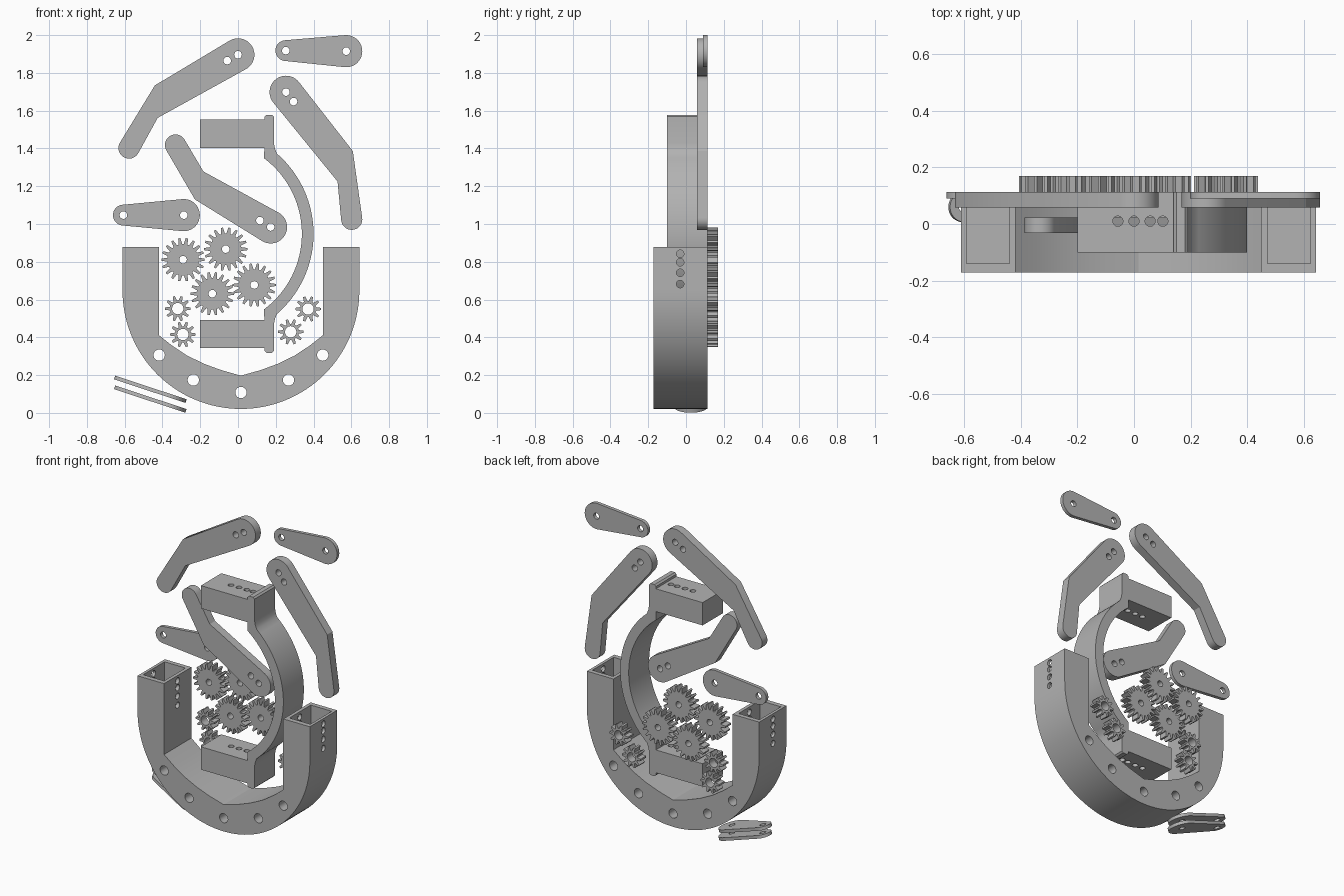
import bpy, bmesh
from math import pi, sin, cos, acos, radians, sqrt, atan2
from mathutils import Vector, Matrix

if "Cube" in bpy.data.objects:
    bpy.data.objects.remove(bpy.data.objects["Cube"], do_unlink=True)

GREY = (0.45, 0.45, 0.45, 1)
grey = bpy.data.materials.new("plastic_grey")
grey.use_nodes = True
grey.diffuse_color = GREY
grey.node_tree.nodes["Principled BSDF"].inputs["Base Color"].default_value = GREY


def arc(cx, cz, r, a0, a1, n):
    return [(cx + r * cos(a0 + (a1 - a0) * i / n), cz + r * sin(a0 + (a1 - a0) * i / n))
            for i in range(n + 1)]


def circle(c, r, n=28):
    return arc(c[0], c[1], r, 0, 2 * pi, n)[:-1]


def link(name, data):
    ob = bpy.data.objects.new(name, data)
    bpy.context.scene.collection.objects.link(ob)
    return ob


def baked(ob):
    """Mesh of an object after its modifiers."""
    dg = bpy.context.evaluated_depsgraph_get()
    dg.update()
    return bpy.data.meshes.new_from_object(ob.evaluated_get(dg))


def finish(ob):
    ob.data.materials.clear()
    ob.data.materials.append(grey)
    bpy.ops.object.select_all(action='DESELECT')
    ob.select_set(True)
    bpy.context.view_layer.objects.active = ob
    bpy.ops.object.shade_smooth_by_angle(angle=radians(30))


def plate(name, outline, holes, y0, y1):
    """Extrude an x-z outline with round holes between two depths."""
    cu = bpy.data.curves.new(name, 'CURVE')
    cu.dimensions, cu.fill_mode, cu.extrude = '2D', 'BOTH', (y1 - y0) / 2
    for loop in [outline] + [circle(c, r) for c, r in holes]:
        sp = cu.splines.new('POLY')
        sp.points.add(len(loop) - 1)
        for p, (x, z) in zip(sp.points, loop):
            p.co = (x, z, 0, 1)
        sp.use_cyclic_u = True
    tmp = link("tmp", cu)
    mesh = baked(tmp)
    bpy.data.objects.remove(tmp, do_unlink=True)
    mesh.transform(Matrix.Translation((0, (y0 + y1) / 2, 0)) @ Matrix.Rotation(pi / 2, 4, 'X'))
    bm = bmesh.new()
    bm.from_mesh(mesh)
    bmesh.ops.remove_doubles(bm, verts=bm.verts, dist=1e-5)
    bmesh.ops.recalc_face_normals(bm, faces=bm.faces)
    bm.to_mesh(mesh)
    bm.free()
    mesh.name = name
    ob = link(name, mesh)
    finish(ob)
    return ob


def box(lo, hi):
    bm = bmesh.new()
    bmesh.ops.create_cube(bm, size=1)
    lo, hi = Vector(lo), Vector(hi)
    bm.transform(Matrix.Translation((lo + hi) / 2) @ Matrix.Diagonal((*(hi - lo), 1)))
    return bm


def rod(c, r, length, axis):
    bm = bmesh.new()
    bmesh.ops.create_cone(bm, cap_ends=True, segments=24, radius1=r, radius2=r, depth=length)
    rot = Matrix.Rotation(pi / 2, 4, 'Y') if axis == 'X' else Matrix()
    bm.transform(Matrix.Translation(c) @ rot)
    return bm


def cut(ob, cutters):
    helpers = []
    for bm in cutters:
        me = bpy.data.meshes.new("cutter")
        bm.to_mesh(me)
        bm.free()
        c = link("cutter", me)
        c.hide_render = True
        helpers.append(c)
        mod = ob.modifiers.new("cut", 'BOOLEAN')
        mod.operation, mod.solver, mod.object = 'DIFFERENCE', 'EXACT', c
    mesh = baked(ob)
    ob.modifiers.clear()
    ob.data = mesh
    for c in helpers:
        bpy.data.objects.remove(c, do_unlink=True)
    finish(ob)


def tangent(a, b):
    """Direction from both centres to the tangent left of the way from a to b."""
    dx, dz = b[0] - a[0], b[1] - a[1]
    return atan2(dz, dx) + acos((a[2] - b[2]) / sqrt(dx * dx + dz * dz))


def wrap(*nodes):
    """Belt outline around circles (x, z, r), given clockwise; r = 0 is a corner."""
    out = []
    for i, b in enumerate(nodes):
        if b[2] == 0:
            out.append(b[:2])
            continue
        t0, t1 = tangent(nodes[i - 1], b), tangent(b, nodes[(i + 1) % len(nodes)])
        out += arc(*b, t0, t0 - ((t0 - t1) % (2 * pi)), 20)
    return out


# U-shaped housing with hollow uprights
CX = 0.0155
left_in = [(-0.418, 0.877), (-0.418, 0.411), (-0.35, 0.357), (-0.27, 0.304),
           (-0.18, 0.26), (-0.09, 0.227)]
inner = left_in + [(CX, 0.197)] + [(2 * CX - x, z) for x, z in left_in[::-1]]
outer = [(CX + 0.627, 0.877)] + arc(CX, 0.648, 0.627, 0, -pi, 64) + [(CX - 0.627, 0.877)]
bolts = [((CX + s * dx, z), 0.03) for dx, z in ((0.433, 0.306), (0.252, 0.174)) for s in (-1, 1)]
housing = plate("housing", inner + outer, bolts + [((CX, 0.108), 0.03)], -0.171, 0.113)
tools = []
for s in (-1, 1):
    xs = sorted((CX + s * 0.456, CX + s * 0.608))
    tools.append(box((xs[0], -0.139, 0.55), (xs[1], 0.083, 1)))
tools += [rod((CX, -0.031, z), 0.02, 2, 'X') for z in (0.842, 0.797, 0.742, 0.682)]
cut(housing, tools)

# C-shaped bracket with a mounting block at each end
MID = 0.948
BX = -0.162


def bow(r, h0, n):
    return [(BX + sqrt(r * r - (h0 * (1 - i / n)) ** 2), MID + h0 * (1 - i / n)) for i in range(n)]


def flip(pts):
    return [(x, 2 * MID - z) for x, z in pts[::-1]]


tab = [(-0.2, 1.403), (-0.2, 1.553), (0.14, 1.553), (0.14, 1.568), (0.15, 1.578),
       (0.18, 1.578), (0.19, 1.568), (0.19, 1.428), (0.196, 1.398)]
half_out = tab + bow(0.562, 0.425, 20)
half_in = [(0.14, 1.403), (0.138, 1.368)] + bow(0.5, 0.4, 20)
bracket = plate("bracket", half_out + [(BX + 0.562, MID)] + flip(half_out)
                + flip(half_in)[::-1] + [(BX + 0.5, MID)] + half_in[::-1], [], -0.1, 0.113)
cut(bracket, [rod((x, 0.01, MID), 0.018, 1.6, 'Z') for x in (-0.057, 0, 0.057, 0.102)])

# Bent arms: wide end, first corner, narrow end, second corner, extra hole, front depth
for name, a, p, b, q, h, y in (
        ("upper_right_arm", (0, 1.896), (-0.425, 1.562), (-0.577, 1.402), (-0.44, 1.734),
         (-0.057, 1.865), 0.058),
        ("upper_left_arm", (0.254, 1.698), (0.608, 1.386), (0.602, 1.025), (0.527, 1.225),
         (0.294, 1.648), 0.058),
        ("inner_arm", (0.173, 0.984), (-0.228, 1.13), (-0.331, 1.418), (-0.183, 1.278),
         (0.116, 1.018), -0.032)):
    plate(name, wrap((*a, 0.087), (*p, 0), (*b, 0.056), (*q, 0)),
          [(a, 0.02), (h, 0.02)], y, y + 0.055)

# Flat tapered links
for name, a, b in (("upper_link", (0.573, 1.915), (0.253, 1.918)),
                   ("lower_link", (-0.287, 1.047), (-0.607, 1.047))):
    plate(name, wrap((*a, 0.085), (*b, 0.055)), [(a, 0.02), (b, 0.02)], 0.09, 0.113)

# Pair of links lying edge-on beneath the housing
for i in range(2):
    a, b = (0.315, -0.025), (0.055, -0.06)
    ob = plate("loose_link_%d" % (i + 1), wrap((*a, 0.085), (*b, 0.053)),
               [(a, 0.02), (b, 0.02)], -0.01, 0.01)
    ob.data.transform(Matrix.Translation((-0.655, 0, 0.188 - 0.052 * i))
                      @ Matrix.Rotation(radians(18.3), 4, 'Y') @ Matrix.Rotation(pi / 2, 4, 'X'))


# Spur gears
def gear(name, c, tip, root, teeth, bore):
    pts = []
    for i in range(teeth):
        for f, r in ((-0.36, root), (-0.14, tip), (0.14, tip), (0.36, root)):
            t = 2 * pi * (i + f) / teeth
            pts.append((c[0] + r * cos(t), c[1] + r * sin(t)))
    plate(name, pts, [(c, bore)], 0.113, 0.17)


for i, c in enumerate(((-0.291, 0.811), (-0.065, 0.867), (-0.136, 0.631), (0.086, 0.677))):
    gear("large_gear_%d" % (i + 1), c, 0.115, 0.083, 18, 0.02)
for i, c in enumerate(((-0.319, 0.552), (-0.292, 0.415), (0.371, 0.55), (0.279, 0.429))):
    gear("small_gear_%d" % (i + 1), c, 0.068, 0.043, 10, 0.03)
